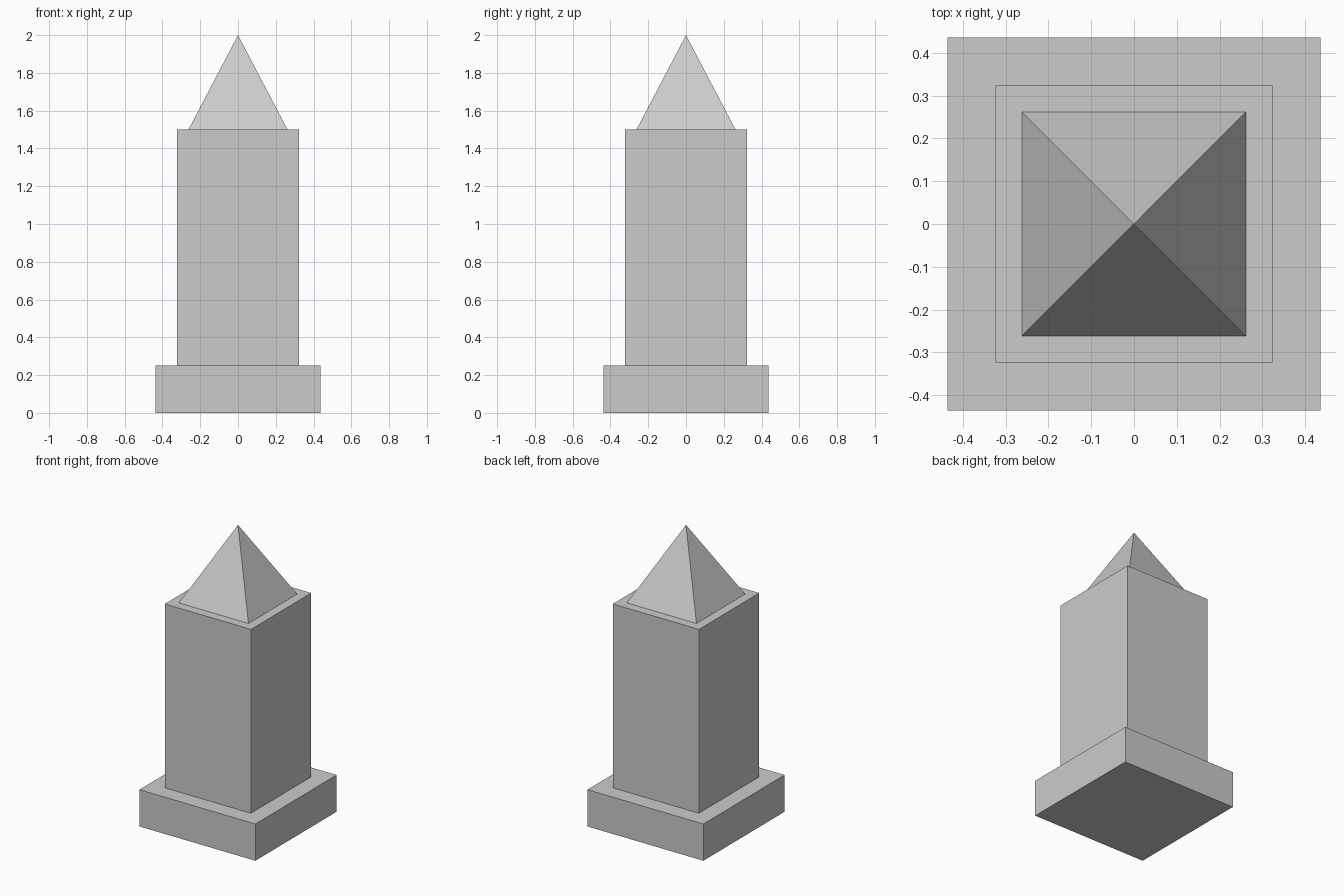
import bpy
from math import radians, sqrt

if "Cube" in bpy.data.objects:
    bpy.data.objects.remove(bpy.data.objects["Cube"])


def block(name, half, z0, z1):
    """Square block with the given half width between two heights."""
    bpy.ops.mesh.primitive_cube_add(size=1, location=(0, 0, (z0 + z1) / 2))
    ob = bpy.context.object
    ob.name = name
    ob.scale = (2 * half, 2 * half, z1 - z0)
    bpy.ops.object.transform_apply(location=False, rotation=False, scale=True)
    return ob


def pyramid(name, half, z0, z1):
    """Four-sided pyramid with its sides facing the axes."""
    bpy.ops.mesh.primitive_cone_add(vertices=4, radius1=half * sqrt(2), radius2=0,
                                    depth=z1 - z0, location=(0, 0, (z0 + z1) / 2),
                                    rotation=(0, 0, radians(45)))
    ob = bpy.context.object
    ob.name = name
    bpy.ops.object.transform_apply(location=False, rotation=True, scale=False)
    return ob


# Plinth, shaft and pointed cap stacked on one axis
block("plinth", 0.436, 0.0, 0.25)
block("shaft", 0.324, 0.25, 1.5)
pyramid("pyramid_cap", 0.262, 1.5, 2.0)
